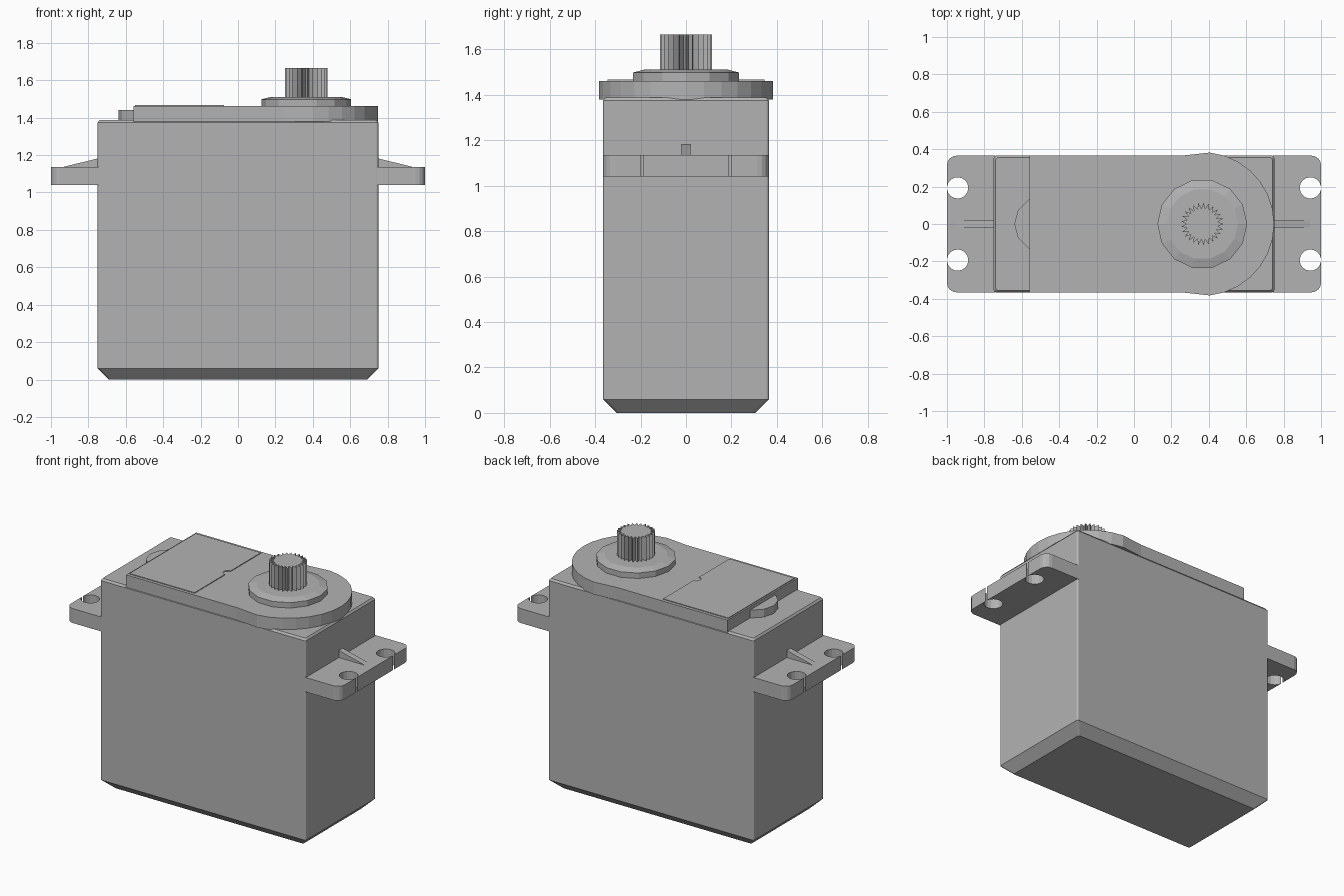
import bpy, bmesh
from math import sin, cos, pi, radians

cube = bpy.data.objects.get("Cube")
if cube:
    bpy.data.objects.remove(cube, do_unlink=True)

GREY = 0.45
mat = bpy.data.materials.new("grey plastic")
mat.use_nodes = True
colour = (GREY, GREY, GREY, 1)
mat.diffuse_color = colour
mat.node_tree.nodes["Principled BSDF"].inputs["Base Color"].default_value = colour


def loft(name, layers):
    """Solid through a stack of (outline, height) layers with equal point counts."""
    bm = bmesh.new()
    rings = [[bm.verts.new((x, y, z)) for x, y in outline] for outline, z in layers]
    n = len(rings[0])
    bm.faces.new(rings[0][::-1])
    bm.faces.new(rings[-1])
    for low, high in zip(rings, rings[1:]):
        for i in range(n):
            j = (i + 1) % n
            bm.faces.new((low[i], low[j], high[j], high[i]))
    bmesh.ops.recalc_face_normals(bm, faces=bm.faces)
    mesh = bpy.data.meshes.new(name)
    bm.to_mesh(mesh)
    bm.free()
    mesh.materials.append(mat)
    obj = bpy.data.objects.new(name, mesh)
    bpy.context.collection.objects.link(obj)
    return obj


def prism(name, outline, z0, z1):
    return loft(name, [(outline, z0), (outline, z1)])


def arc(cx, cy, r, start, end, steps):
    angles = [radians(start + (end - start) * i / steps) for i in range(steps + 1)]
    return [(cx + r * cos(a), cy + r * sin(a)) for a in angles]


def circle(cx, r, sides):
    return arc(cx, 0, r, 0, 360, sides)[:-1]


def rounded_box(hx, hy, r):
    pts = []
    for k, (sx, sy) in enumerate([(1, 1), (-1, 1), (-1, -1), (1, -1)]):
        pts += arc(sx * (hx - r), sy * (hy - r), r, 90 * k, 90 * k + 90, 3)
    return pts


# Case with bevelled foot and a fine chamfer round the top
HX, HY = 0.75, 0.365
loft("case", [(rounded_box(HX - 0.06, HY - 0.06, 0.012), 0),
              (rounded_box(HX, HY, 0.012), 0.06),
              (rounded_box(HX, HY, 0.012), 1.375),
              (rounded_box(HX - 0.01, HY - 0.01, 0.012), 1.388)])

# Top cover: straight deck running into a round gear housing
SHAFT = 0.365
deck = [(-0.56, HY), (-0.56, -HY), (0.25, -HY)]
deck += arc(SHAFT, 0, 0.384, -84, 84, 14) + [(0.25, HY)]
prism("gear_cover", deck, 1.38, 1.462)

# Raised cover panel with a small finger notch
panel = [(-0.55, 0.345), (-0.55, -0.345), (-0.075, -0.345)]
panel += arc(-0.075, 0, 0.03, 270, 90, 6) + [(-0.075, 0.345)]
prism("cover_panel", panel, 1.455, 1.467)

# Cable exit bump
prism("cable_bump", [(-0.55, 0.14), (-0.56, 0.135), (-0.62, 0.075), (-0.64, 0),
                     (-0.62, -0.075), (-0.56, -0.135), (-0.55, -0.14)], 1.38, 1.44)

# Stepped bearing boss
prism("boss_lower", circle(SHAFT, 0.24, 14), 1.455, 1.498)
loft("boss_upper", [(circle(SHAFT, 0.24, 14), 1.498), (circle(SHAFT, 0.19, 14), 1.511)])

# Splined output shaft
TEETH = 25
spline = []
for i in range(2 * TEETH):
    a = pi * i / TEETH
    r = 0.114 if i % 2 == 0 else 0.083
    spline.append((SHAFT + r * cos(a), r * sin(a)))
prism("output_shaft", spline, 1.5, 1.665)

# Mounting ears, each with two screw holes slit through to the outer edge
for side, label in ((1, "left"), (-1, "right")):
    ear = [(0.74, -HY)] + arc(0.95, -HY + 0.05, 0.05, -90, 0, 4)
    for y in (-0.193, 0.193):
        ear += [(1.0, y - 0.006)] + arc(0.943, y, 0.057, -6, -354, 16) + [(1.0, y + 0.006)]
    ear += arc(0.95, HY - 0.05, 0.05, 0, 90, 4) + [(0.74, HY)]
    prism(label + "_ear", [(side * x, y) for x, y in ear], 1.04, 1.135)

    # Wedge rib bracing the ear
    rib = [[(0.74, -0.02), (0.945, -0.02), (0.945, 0.02), (0.74, 0.02)],
           [(0.74, -0.02), (0.75, -0.02), (0.75, 0.02), (0.74, 0.02)]]
    loft(label + "_rib", [([(side * x, y) for x, y in ring], z)
                          for ring, z in zip(rib, (1.134, 1.182))])
